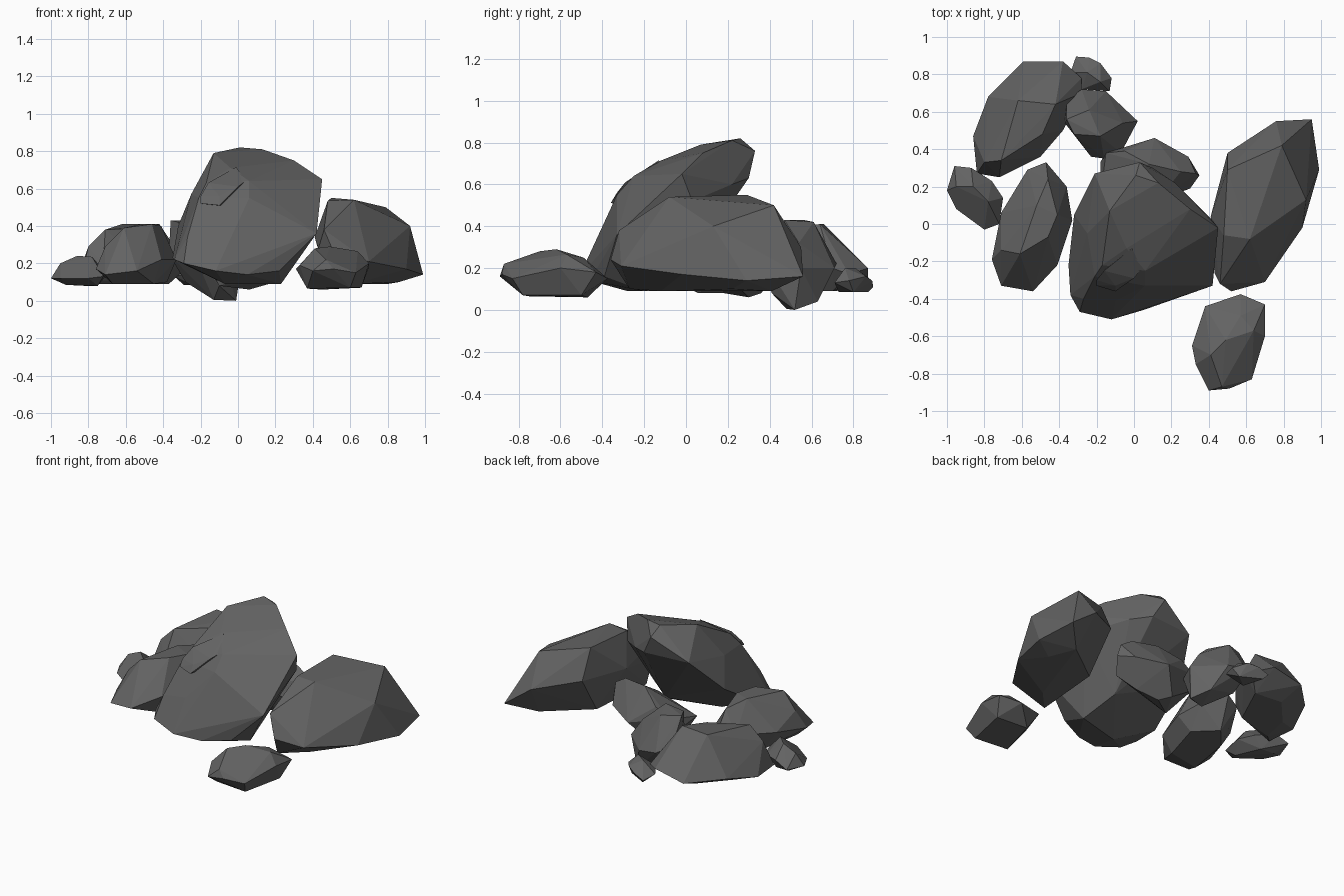
import bpy, bmesh

stone = bpy.data.materials.new("dark grey stone")
stone.diffuse_color = (0.125, 0.125, 0.125, 1)


def rock(name, *points):
    """Faceted boulder: the convex hull of a few corner points."""
    bm = bmesh.new()
    for p in points:
        bm.verts.new(p)
    bmesh.ops.convex_hull(bm, input=bm.verts[:])
    bmesh.ops.delete(bm, geom=[v for v in bm.verts if not v.link_faces], context='VERTS')
    bmesh.ops.dissolve_limit(bm, angle_limit=0.05, verts=bm.verts[:], edges=bm.edges[:])
    bmesh.ops.recalc_face_normals(bm, faces=bm.faces[:])
    me = bpy.data.meshes.new(name)
    bm.to_mesh(me)
    bm.free()
    me.materials.append(stone)
    ob = bpy.data.objects.new(name, me)
    bpy.context.collection.objects.link(ob)
    return ob


# Large leaning boulder: front foot, face, crest, overhanging back, base
rock("leaning_boulder",
     (-.34, -.38, .22), (-.29, -.47, .20), (-.12, -.51, .16), (.05, -.46, .14), (.22, -.39, .16),
     (.42, -.33, .36), (-.35, -.22, .23), (-.32, .05, .40), (-.25, -.05, .57), (-.27, -.40, .34),
     (-.21, -.28, .55), (-.17, -.22, .63), (-.10, -.41, .37), (.06, -.33, .55), (.06, -.25, .64),
     (-.04, -.13, .71), (-.13, .07, .79), (.01, .26, .82), (.13, .22, .81), (.30, .08, .75),
     (.45, -.02, .65), (-.21, .27, .63), (-.10, .29, .66), (.03, .33, .76), (.10, .30, .63),
     (.22, .22, .60), (.41, .03, .52), (-.07, -.28, .09), (.23, -.20, .09), (.15, .0, .20))

# Small chip standing out of the leaning face
rock("face_chip",
     (-.20, -.33, .52), (-.20, -.30, .56), (-.16, -.25, .63), (-.01, -.13, .715), (.04, -.24, .64),
     (.0, -.29, .61), (-.10, -.36, .51), (-.10, -.33, .56), (-.05, -.15, .50))

# Slab behind the leaning boulder
rock("rear_slab",
     (-.18, .33, .20), (-.15, .38, .28), (.11, .46, .22), (.29, .36, .25), (.35, .26, .28),
     (.30, .19, .19), (-.05, .39, .34), (.08, .32, .42), (.25, .28, .41), (.33, .27, .36),
     (-.18, .14, .22), (.06, .30, .06), (.20, .26, .10), (.0, .36, .08), (-.10, .18, .08),
     (.12, .12, .30))

# Right boulder
rock("right_boulder",
     (.52, -.36, .24), (.43, -.26, .28), (.46, -.32, .38), (.41, .04, .34), (.48, -.06, .535),
     (.62, -.08, .54), (.50, .29, .55), (.50, .38, .36), (.79, .42, .50), (.76, .55, .30),
     (.95, .56, .16), (.99, .29, .14), (.92, .13, .40), (.90, -.02, .17), (.70, -.31, .21),
     (.48, -.27, .10), (.62, -.12, .09), (.86, .22, .10), (.80, .41, .09), (.52, .20, .10))

# Front right stone
rock("front_stone",
     (.31, -.65, .17), (.38, -.44, .17), (.57, -.375, .15), (.70, -.43, .18), (.70, -.60, .20),
     (.66, -.68, .18), (.63, -.83, .15), (.51, -.88, .17), (.40, -.89, .16), (.33, -.75, .19),
     (.41, -.70, .28), (.49, -.62, .29), (.64, -.57, .265), (.57, -.49, .25), (.47, -.87, .22),
     (.37, -.75, .065), (.60, -.78, .07), (.66, -.50, .07), (.45, -.47, .06))

# Left boulder
rock("left_boulder",
     (-.76, -.19, .17), (-.71, -.33, .14), (-.54, -.36, .16), (-.41, -.22, .22), (-.33, .02, .22),
     (-.36, .20, .24), (-.47, .33, .28), (-.57, .29, .25), (-.71, .06, .22), (-.71, -.14, .29),
     (-.61, -.16, .39), (-.46, -.07, .41), (-.52, .10, .41), (-.41, .05, .40), (-.46, .24, .38),
     (-.67, -.22, .09), (-.45, -.18, .09), (-.38, .08, .10), (-.50, .22, .09), (-.62, .08, .09))

# Back left boulder, flat topped with low outer edges
rock("back_left_boulder",
     (-.86, .47, .12), (-.84, .27, .12), (-.72, .25, .20), (-.50, .36, .20), (-.38, .50, .22),
     (-.28, .70, .20), (-.28, .78, .17), (-.38, .87, .20), (-.59, .87, .155), (-.78, .68, .165),
     (-.80, .33, .29), (-.71, .34, .38), (-.62, .66, .41), (-.42, .64, .41), (-.49, .48, .39),
     (-.76, .35, .09), (-.50, .42, .09), (-.37, .70, .09), (-.56, .72, .09), (-.72, .54, .09))

# Small left stone
rock("small_left_stone",
     (-1.0, .18, .12), (-.96, .31, .13), (-.87, .30, .17), (-.76, .23, .15), (-.70, .14, .14),
     (-.72, .0, .13), (-.80, -.03, .12), (-.95, .08, .12), (-.95, .20, .20), (-.86, .20, .24),
     (-.78, .12, .235), (-.92, .22, .085), (-.75, .06, .08), (-.82, .22, .08))

# Tall stone at the back, pointed below
rock("back_stone",
     (-.37, .54, .25), (-.36, .66, .26), (-.28, .72, .22), (-.15, .71, .20), (.02, .55, .20),
     (-.07, .38, .22), (-.16, .35, .25), (-.23, .36, .24), (-.36, .56, .43), (-.24, .61, .42),
     (-.18, .47, .43), (-.06, .54, .32), (-.32, .48, .42), (-.13, .48, .005), (-.01, .52, .0),
     (-.08, .63, .04), (-.28, .60, .10), (-.10, .41, .08))

# Smallest stone at the very back
rock("small_back_stone",
     (-.34, .81, .13), (-.31, .895, .11), (-.24, .89, .14), (-.18, .86, .16), (-.12, .78, .14),
     (-.13, .71, .13), (-.28, .72, .14), (-.25, .81, .20), (-.18, .76, .20),
     (-.29, .87, .085), (-.16, .80, .085), (-.25, .73, .085))
